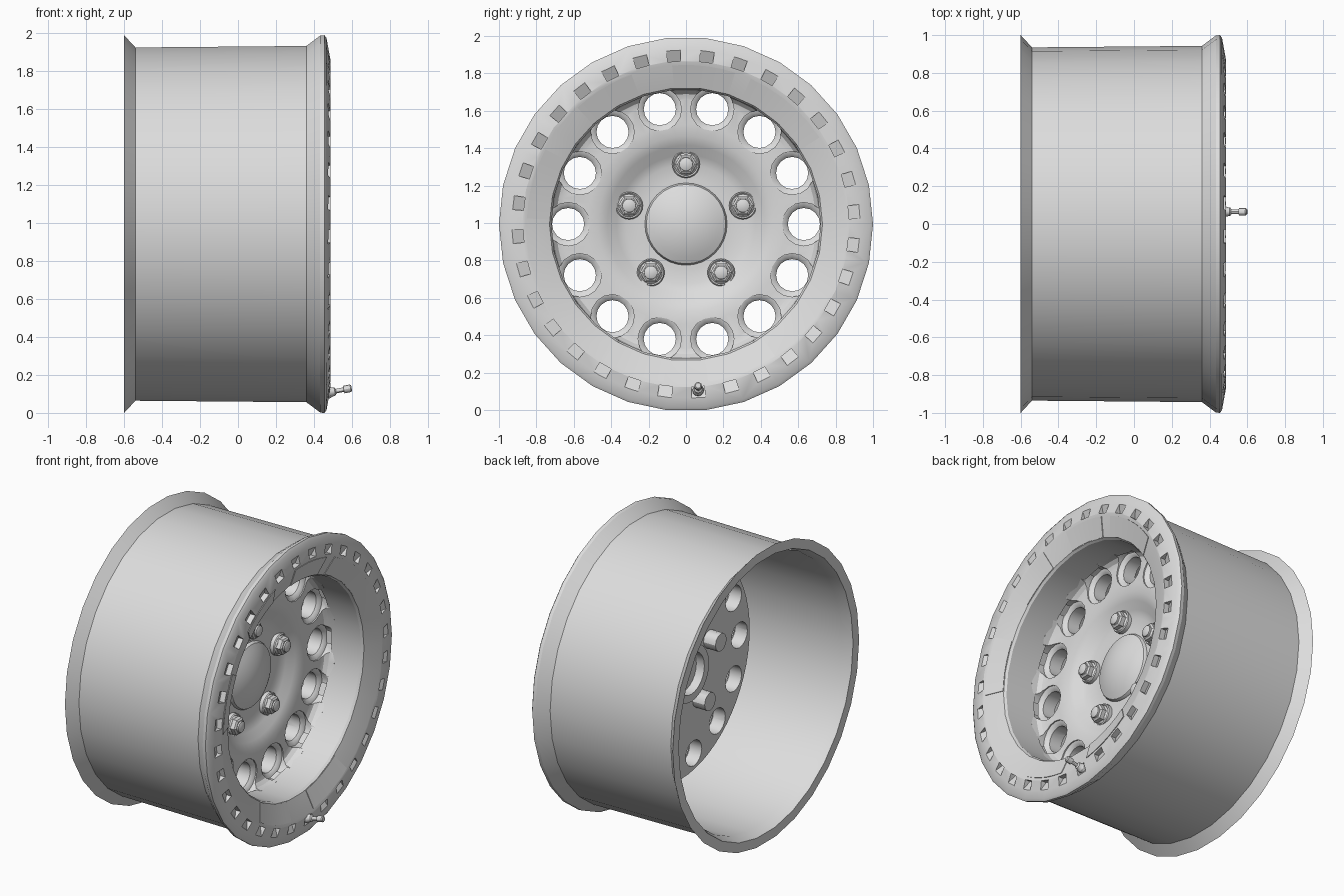
import bpy, bmesh
from math import pi, cos, sin, radians
from mathutils import Matrix

cube = bpy.data.objects.get("Cube")
if cube:
    bpy.data.objects.remove(cube, do_unlink=True)

AXLE = 0.994          # height of the wheel axis
STUD_R = 0.32         # bolt circle
HOLE_R = 0.63         # vent hole circle
GREY = (0.72, 0.72, 0.72, 1)

metal = bpy.data.materials.new("grey_metal")
metal.use_nodes = True
metal.diffuse_color = GREY
metal.node_tree.nodes["Principled BSDF"].inputs["Base Color"].default_value = GREY


def lathe(bm, profile, steps, start=0.0, sweep=2 * pi, at=None, loop=True):
    """Turn an (x, radius) profile about the x axis; a part sweep gets end caps."""
    full = sweep > 6.28
    at = at or Matrix()
    rings = []
    for i in range(steps if full else steps + 1):
        a = start + sweep * i / steps
        rings.append([bm.verts.new(at @ Matrix.Rotation(a, 4, 'X') @ Matrix.Translation((x, r, 0)).translation)
                      for x, r in profile])
    n = len(profile)
    new_verts = [v for ring in rings for v in ring]
    for i in range(steps):
        a, b = rings[i], rings[(i + 1) % len(rings)]
        for j in range(n if loop else n - 1):
            k = (j + 1) % n
            bm.faces.new((a[j], a[k], b[k], b[j]))
    if not full:
        bm.faces.new(rings[0])
        bm.faces.new(rings[-1])
    bmesh.ops.remove_doubles(bm, verts=new_verts, dist=1e-5)


def smooth(ob):
    bpy.ops.object.select_all(action='DESELECT')
    ob.select_set(True)
    bpy.context.view_layer.objects.active = ob
    bpy.ops.object.shade_smooth_by_angle(angle=radians(30))


def finish(name, bm):
    bmesh.ops.recalc_face_normals(bm, faces=bm.faces)
    me = bpy.data.meshes.new(name)
    bm.to_mesh(me)
    bm.free()
    me.materials.append(metal)
    ob = bpy.data.objects.new(name, me)
    ob.location.z = AXLE
    bpy.context.collection.objects.link(ob)
    smooth(ob)
    return ob


def carve(ob, cutter):
    """Subtract the cutter, then remove it."""
    cutter.hide_render = True
    cut = ob.modifiers.new("carve", 'BOOLEAN')
    cut.operation = 'DIFFERENCE'
    cut.solver = 'EXACT'
    cut.object = cutter
    bpy.context.view_layer.objects.active = ob
    bpy.ops.object.modifier_apply(modifier=cut.name)
    bpy.data.objects.remove(cutter, do_unlink=True)
    smooth(ob)


def around(radius, count, phase=0.0):
    """Placements evenly spaced on a circle around the axle."""
    for i in range(count):
        a = phase + 2 * pi * i / count
        yield Matrix.Translation((0, radius * cos(a), radius * sin(a)))


# Barrel with flared lips, front ring and inner drum
bm = bmesh.new()
lathe(bm, [(-0.60, 1.0), (-0.54, 0.935), (0.36, 0.943), (0.433, 0.998), (0.455, 1.0),
           (0.466, 0.985), (0.486, 0.875), (0.482, 0.858), (0.435, 0.73), (0.42, 0.72), (0.20, 0.72),
           (0.20, 0.74), (0.40, 0.74), (0.42, 0.91), (-0.53, 0.91), (-0.60, 0.935)], 30)
rim = finish("rim_barrel", bm)

# Sloped pockets around the front lip
bm = bmesh.new()
for i in range(32):
    lathe(bm, [(0.448, 0.872), (0.55, 0.872), (0.55, 0.932), (0.476, 0.932)], 1,
          start=radians(4.15 + 11.25 * i - 2.3), sweep=radians(4.6))
carve(rim, finish("lip_pocket_cutter", bm))

# Wheel face, recessed around the hub and blending up into the drum
bm = bmesh.new()
lathe(bm, [(0.04, 0.0), (0.08, 0.0), (0.08, 0.24), (0.08, 0.32), (0.10, 0.37), (0.135, 0.42), (0.155, 0.47),
           (0.16, 0.53), (0.16, 0.67), (0.168, 0.695), (0.19, 0.713), (0.23, 0.719), (0.23, 0.74),
           (0.04, 0.74), (0.04, 0.0)], 60, loop=False)
face = finish("wheel_face", bm)

# Vent holes with rounded front edges
bm = bmesh.new()
for place in around(HOLE_R, 14):
    lathe(bm, [(-0.05, 0.0), (-0.05, 0.086), (0.13, 0.086), (0.146, 0.1), (0.152, 0.116),
               (0.28, 0.116), (0.28, 0.0)], 16, at=place, loop=False)
carve(face, finish("vent_cutter", bm))

# Domed hub cap
bm = bmesh.new()
dome = [(0.1 + 0.055 * (1 - (t / 6) ** 2), 0.212 * t / 6) for t in range(7)]
lathe(bm, dome + [(0.085, 0.22), (0.05, 0.22), (0.05, 0.0)], 32, loop=False)
finish("hub_cap", bm)

# Hollow hub boss on the back
bm = bmesh.new()
lathe(bm, [(0.05, 0.0), (0.05, 0.19), (-0.04, 0.19), (-0.04, 0.14), (0.02, 0.14), (0.02, 0.0)], 24, loop=False)
finish("hub_back", bm)

# Lug nuts: seat, flange, hex body, rounded tip, and the stud behind
bm = bmesh.new()
for place in around(STUD_R, 5, pi / 2):
    lathe(bm, [(0.06, 0.074), (0.105, 0.074), (0.112, 0.068), (0.105, 0.06), (0.06, 0.06)], 20, at=place)
    lathe(bm, [(0.06, 0.0), (0.06, 0.062), (0.105, 0.062), (0.115, 0.052), (0.115, 0.0)], 20, at=place, loop=False)
    lathe(bm, [(0.10, 0.0), (0.10, 0.058), (0.142, 0.058), (0.15, 0.046), (0.15, 0.0)], 6, at=place, loop=False)
    lathe(bm, [(0.14, 0.0), (0.14, 0.038), (0.16, 0.036), (0.166, 0.022), (0.168, 0.0)], 14, at=place, loop=False)
    lathe(bm, [(0.05, 0.0), (0.05, 0.06), (-0.05, 0.06), (-0.05, 0.0)], 12, at=place, loop=False)
finish("lug_nuts", bm)

# Thin overlapping plates on the sloped ring
bm = bmesh.new()
for first, last in ((33, 66), (72, 95), (110, 133), (152, 178), (238, 262), (278, 304)):
    lathe(bm, [(0.432, 0.732), (0.44, 0.729), (0.485, 0.851), (0.477, 0.851)], 5,
          start=radians(first), sweep=radians(last - first))
finish("ring_plates", bm)

# Tyre valve, tilted slightly inward
bm = bmesh.new()
tilt = Matrix.Translation((0.465, 0.065, -0.89)) @ Matrix.Rotation(-0.2, 4, 'Y')
lathe(bm, [(-0.02, 0.0), (-0.02, 0.03), (0.018, 0.03), (0.026, 0.025), (0.045, 0.022), (0.052, 0.012),
           (0.092, 0.012), (0.094, 0.02), (0.13, 0.02), (0.136, 0.014), (0.136, 0.0)], 12, at=tilt, loop=False)
finish("valve_stem", bm)
